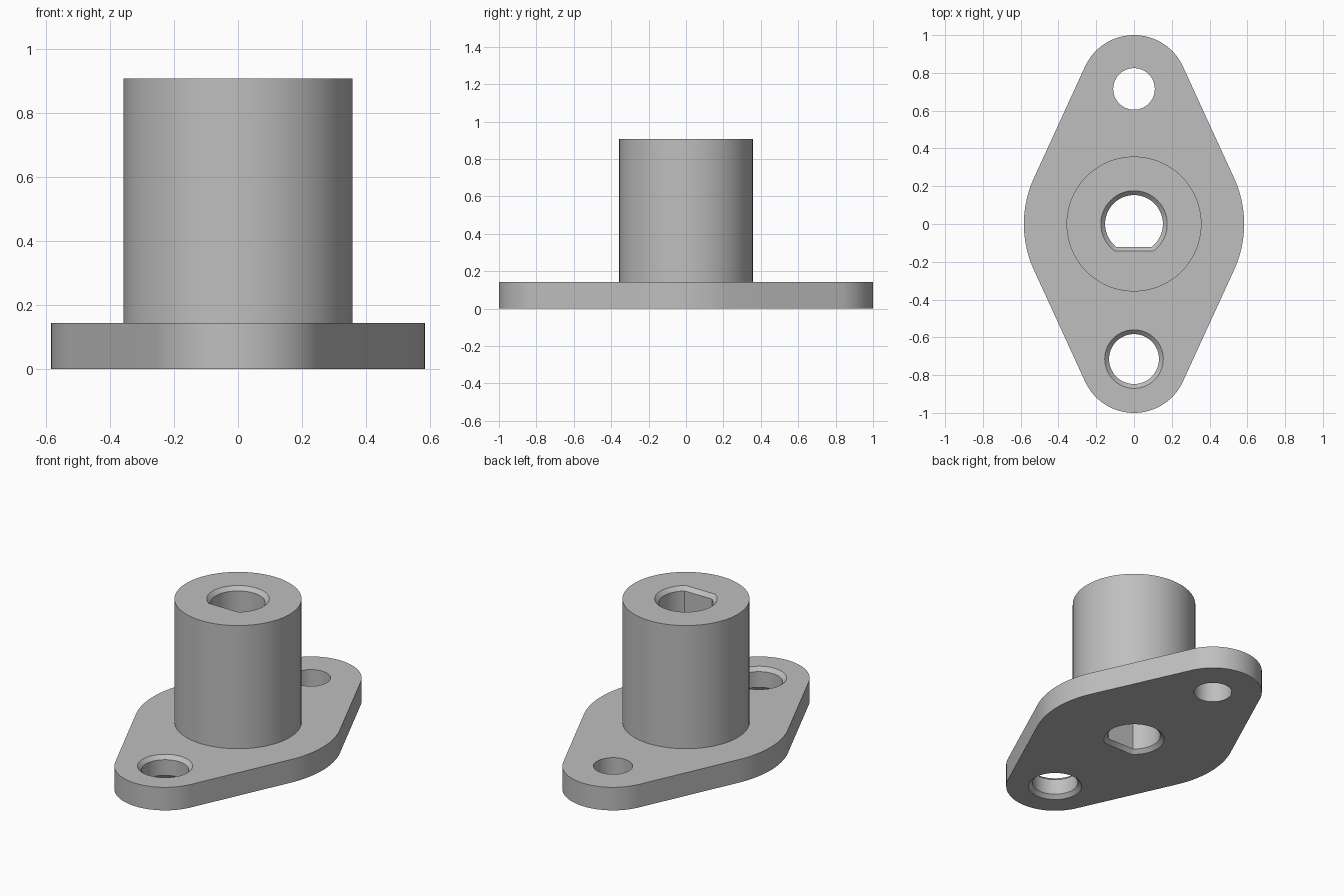
import bpy
import bmesh
from math import asin, cos, sin, pi, radians

cube = bpy.data.objects.get("Cube")
if cube:
    bpy.data.objects.remove(cube, do_unlink=True)

PLATE_H, TOTAL_H = 0.143, 0.907
HOLE_Y, END_R, MID_R = 0.715, 0.285, 0.583
CHAMFER = 0.023

grey = bpy.data.materials.new("plain grey")
grey.use_nodes = True
colour = (0.52, 0.52, 0.52, 1)
grey.diffuse_color = colour
grey.node_tree.nodes["Principled BSDF"].inputs["Base Color"].default_value = colour


def arc(r, start, end, n, y=0.0):
    """Points on an arc centred at (0, y), both ends included."""
    steps = [start + (end - start) * i / n for i in range(n + 1)]
    return [(r * cos(a), y + r * sin(a)) for a in steps]


def circle(r, y=0.0, n=96):
    return arc(r, 0, 2 * pi, n, y)[:-1]


def loft(name, sections):
    """Closed solid through (z, outline) sections of equal point count."""
    bm = bmesh.new()
    rings = [[bm.verts.new((x, y, z)) for x, y in pts] for z, pts in sections]
    for low, high in zip(rings, rings[1:]):
        for i in range(len(low)):
            bm.faces.new((low[i - 1], low[i], high[i], high[i - 1]))
    bm.faces.new(rings[0][::-1])
    bm.faces.new(rings[-1])
    bmesh.ops.recalc_face_normals(bm, faces=bm.faces)
    mesh = bpy.data.meshes.new(name)
    bm.to_mesh(mesh)
    bm.free()
    mesh.materials.append(grey)
    obj = bpy.data.objects.new(name, mesh)
    bpy.context.collection.objects.link(obj)
    return obj


def chamfered_cutter(name, outline, top):
    """Through-cutter that flares at both ends; outline(d) is offset by d."""
    over = 0.05
    wide = outline(CHAMFER + over)
    return loft(name, [(-over, wide), (CHAMFER, outline(0)),
                       (top - CHAMFER, outline(0)), (top + over, wide)])


def d_outline(d):
    """Round bore with one flat on the front side."""
    r = 0.153 + d
    half = asin((0.121 + d) / r)
    return arc(r, -half, pi + half, 72)


def combine(target, other, operation):
    mod = target.modifiers.new(operation.title(), "BOOLEAN")
    mod.operation, mod.solver, mod.object = operation, "EXACT", other
    bpy.context.view_layer.objects.active = target
    bpy.ops.object.modifier_apply(modifier=mod.name)
    bpy.data.objects.remove(other, do_unlink=True)


# Flange plate: wide middle arcs joined by tangent lines to round ends
t = asin((MID_R - END_R) / HOLE_Y)
outline = (arc(MID_R, -t, t, 24) + arc(END_R, t, pi - t, 48, HOLE_Y)
           + arc(MID_R, pi - t, pi + t, 24)
           + arc(END_R, pi + t, 2 * pi - t, 48, -HOLE_Y))
flange = loft("mounting_flange", [(0, outline), (PLATE_H, outline)])

# Upright sleeve
boss = loft("sleeve", [(PLATE_H / 2, circle(0.357)), (TOTAL_H, circle(0.357))])
combine(flange, boss, "UNION")

# Keyed centre bore, chamfered front hole and plain back hole
bore = chamfered_cutter("bore_cutter", d_outline, TOTAL_H)
front = chamfered_cutter("front_hole_cutter",
                         lambda d: circle(0.132 + d, -HOLE_Y), PLATE_H)
back_ring = circle(0.11, HOLE_Y)
back = loft("back_hole_cutter", [(-0.1, back_ring), (PLATE_H + 0.1, back_ring)])
for cutter in (bore, front, back):
    cutter.hide_render = True
    combine(flange, cutter, "DIFFERENCE")

# Smooth curved walls, crisp rims
for obj in bpy.context.selected_objects:
    obj.select_set(False)
flange.select_set(True)
bpy.context.view_layer.objects.active = flange
bpy.ops.object.shade_smooth_by_angle(angle=radians(30))
